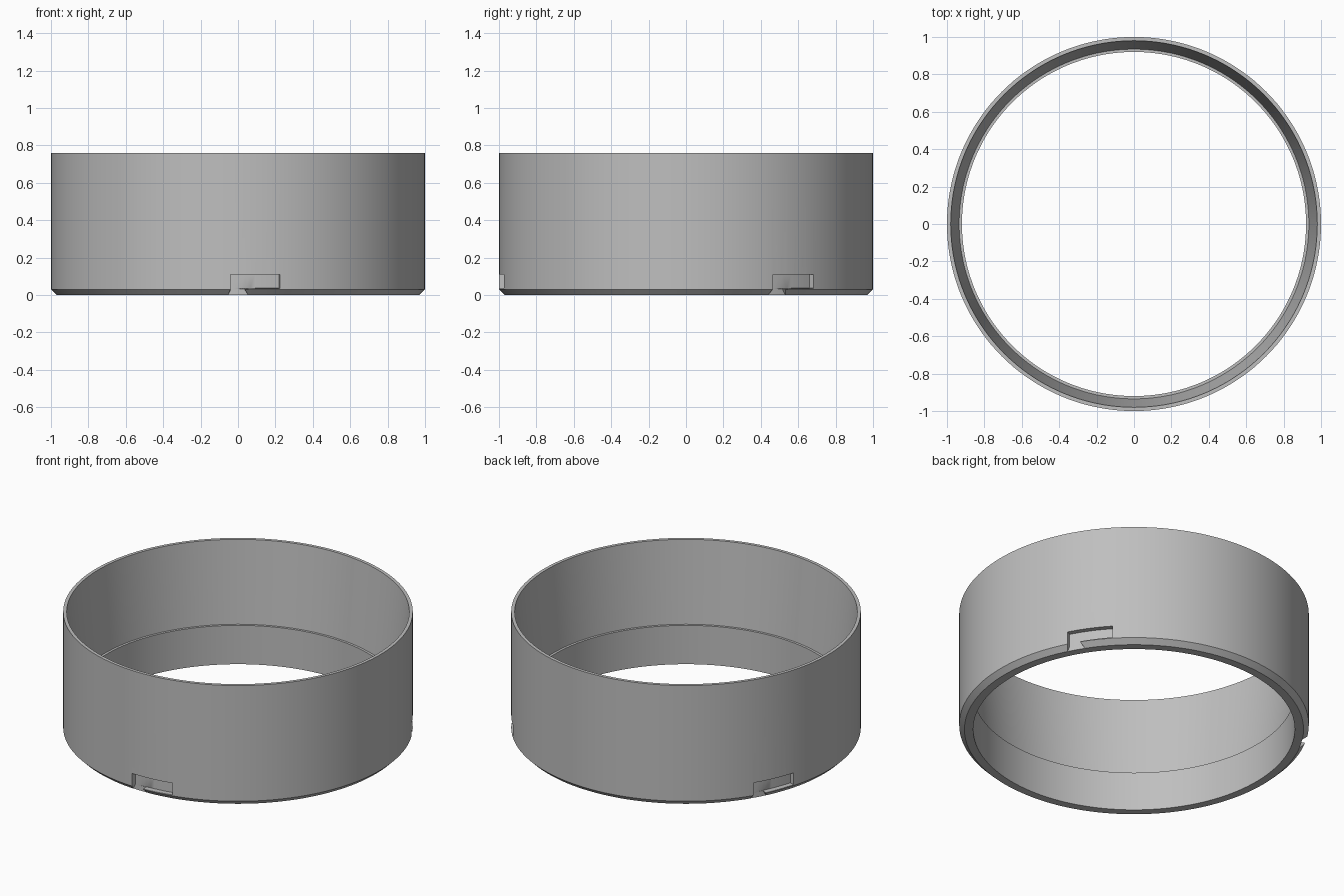
import bpy, bmesh
from math import radians, cos, sin, tau

cube = bpy.data.objects.get("Cube")
if cube:
    bpy.data.objects.remove(cube, do_unlink=True)

grey = bpy.data.materials.new("mid grey")
grey.use_nodes = True
colour = (0.52, 0.52, 0.52, 1)
grey.diffuse_color = colour
grey.node_tree.nodes["Principled BSDF"].inputs["Base Color"].default_value = colour


def make_object(name, bm):
    bmesh.ops.recalc_face_normals(bm, faces=bm.faces)
    mesh = bpy.data.meshes.new(name)
    bm.to_mesh(mesh)
    bm.free()
    mesh.materials.append(grey)
    obj = bpy.data.objects.new(name, mesh)
    bpy.context.collection.objects.link(obj)
    return obj


def polar(bm, radius, angle, z):
    return bm.verts.new((radius * cos(angle), radius * sin(angle), z))


def lathe(name, profile, steps):
    """Closed (radius, z) profile turned about z."""
    bm = bmesh.new()
    rings = [[polar(bm, r, tau * i / steps, z) for r, z in profile] for i in range(steps)]
    count = len(profile)
    for i in range(steps):
        a, b = rings[i], rings[(i + 1) % steps]
        for j in range(count):
            k = (j + 1) % count
            bm.faces.new((a[j], b[j], b[k], a[k]))
    return make_object(name, bm)


def slot_cutter(name, turn, rows, inner, outer, steps=10):
    """Curved block: each row is (z, start angle, end angle) in degrees."""
    bm = bmesh.new()
    loops = []
    for z, start, end in rows:
        angles = [radians(turn + start + (end - start) * i / steps) for i in range(steps + 1)]
        loops.append([polar(bm, inner, a, z) for a in angles]
                     + [polar(bm, outer, a, z) for a in reversed(angles)])
    size = 2 * (steps + 1)
    for low, high in zip(loops, loops[1:]):
        for j in range(size):
            k = (j + 1) % size
            bm.faces.new((low[j], low[k], high[k], high[j]))
    for loop in (loops[0], loops[-1]):
        for j in range(steps):
            bm.faces.new((loop[j], loop[j + 1], loop[size - 2 - j], loop[size - 1 - j]))
    cutter = make_object(name, bm)
    cutter.hide_render = True
    return cutter


# Ring wall: chamfered foot, inner ledge, tapered bore above it
profile = [(0.97, 0), (1, 0.03), (1, 0.76), (0.98, 0.76),
           (0.935, 0.245), (0.92, 0.245), (0.92, 0)]
ring = lathe("ring_wall", profile, 144)

# Three hooked locking slots with flared mouths
slot_rows = [(-0.02, -3.7, 3.9), (0.03, -2.3, 2.1), (0.033, -2.3, 2.1),
             (0.036, -2.3, 13), (0.11, -2.3, 13)]
bpy.context.view_layer.objects.active = ring
for i in range(3):
    cutter = slot_cutter("slot_cutter", -90 + 120 * i, slot_rows, 0.969, 1.05)
    cut = ring.modifiers.new("slot", 'BOOLEAN')
    cut.operation = 'DIFFERENCE'
    cut.solver = 'EXACT'
    cut.object = cutter
    bpy.ops.object.modifier_apply(modifier=cut.name)
    bpy.data.objects.remove(cutter, do_unlink=True)

bpy.ops.object.select_all(action='DESELECT')
ring.select_set(True)
bpy.ops.object.shade_smooth_by_angle(angle=radians(30))
